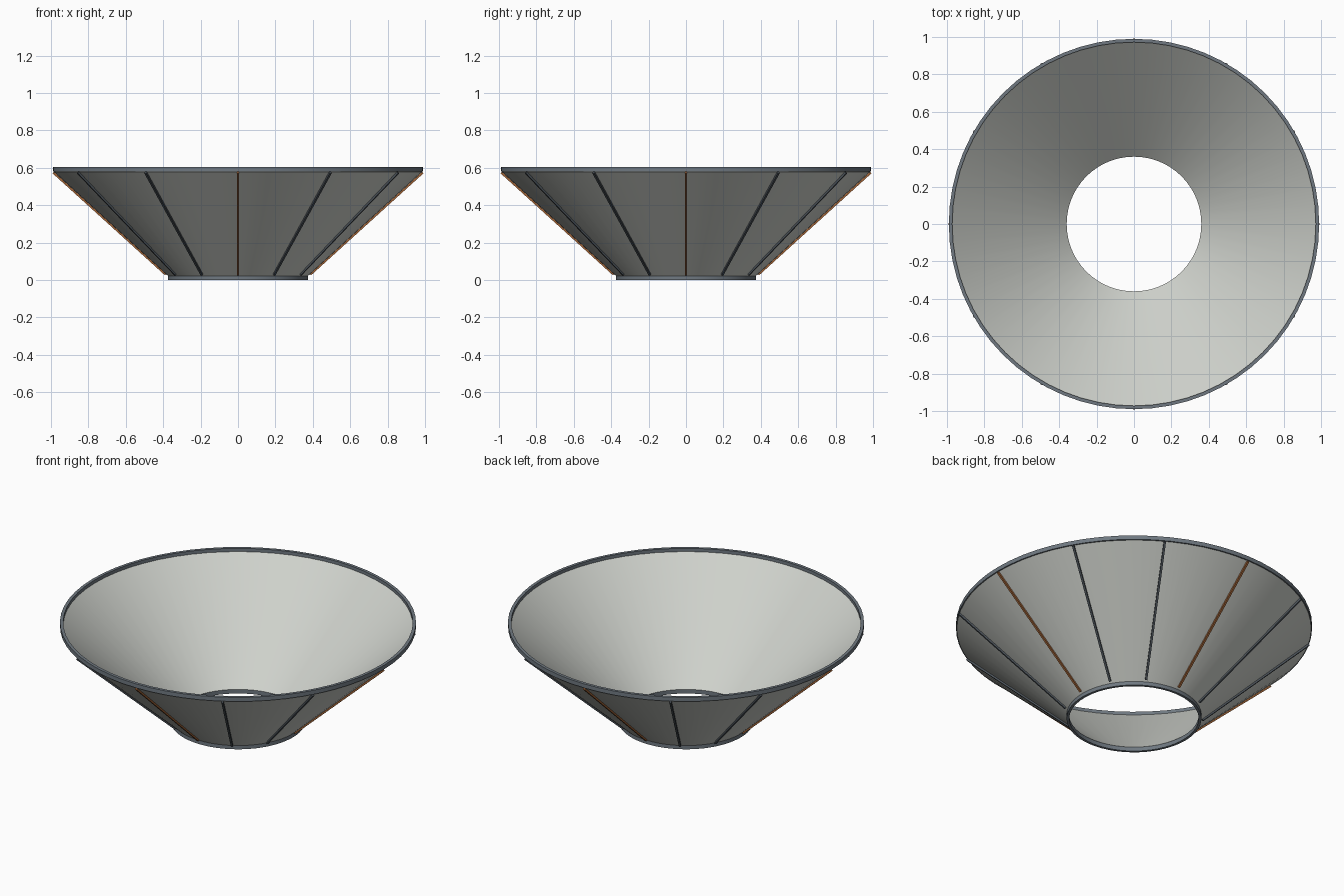
import bpy, math
from mathutils import Vector, Matrix

cube = bpy.data.objects.get("Cube")
if cube:
    bpy.data.objects.remove(cube, do_unlink=True)


def material(name, rgb):
    m = bpy.data.materials.new(name)
    m.use_nodes = True
    m.diffuse_color = (*rgb, 1)
    m.node_tree.nodes["Principled BSDF"].inputs["Base Color"].default_value = (*rgb, 1)
    return m


PALE = material("pale grey", (0.62, 0.64, 0.60))
SLATE = material("slate", (0.16, 0.19, 0.22))
DARK = material("dark slate", (0.07, 0.085, 0.10))
COPPER = material("copper", (0.36, 0.13, 0.04))


def make(name, verts, faces, mat):
    mesh = bpy.data.meshes.new(name)
    mesh.from_pydata(verts, [], faces)
    mesh.materials.append(mat)
    ob = bpy.data.objects.new(name, mesh)
    bpy.context.collection.objects.link(ob)
    return ob


def lathe(name, profile, mat, sides=64):
    """Spin a closed (radius, height) profile, listed anticlockwise."""
    n = len(profile)
    verts = [(r * math.cos(a), r * math.sin(a), z)
             for a in (math.tau * i / sides for i in range(sides)) for r, z in profile]
    faces = [(i * n + j, (i + 1) % sides * n + j,
              (i + 1) % sides * n + (j + 1) % n, i * n + (j + 1) % n)
             for i in range(sides) for j in range(n)]
    ob = make(name, verts, faces, mat)
    bpy.ops.object.select_all(action='DESELECT')
    ob.select_set(True)
    bpy.context.view_layer.objects.active = ob
    bpy.ops.object.shade_smooth_by_angle(angle=math.radians(30))
    return ob


# Flared shell and its two rims
lathe("shell", [(0.372, 0.02), (0.985, 0.578), (0.972, 0.585), (0.36, 0.025)], PALE)
lathe("top_rim", [(0.972, 0.58), (0.99, 0.58), (0.99, 0.605), (0.972, 0.605)], SLATE)
lathe("base_rim", [(0.36, 0), (0.375, 0), (0.375, 0.025), (0.36, 0.025)], SLATE)

# Seam ribs lying on the outside of the shell, every third one copper
low, high = Vector((0.385, 0, 0.031)), Vector((0.986, 0, 0.576))
along = (high - low).normalized()
side = Vector((0, 1, 0))
out = side.cross(along) * -1
if out.x < 0:
    out = -out
for k in range(12):
    turn = Matrix.Rotation(math.tau * k / 12, 3, 'Z')
    verts = [turn @ (end + side * s * 0.006 + out * o)
             for end in (low, high)
             for s, o in ((-1, -0.004), (1, -0.004), (1, 0.008), (-1, 0.008))]
    faces = [(3, 2, 1, 0), (4, 5, 6, 7)] + [
        (j, (j + 1) % 4, (j + 1) % 4 + 4, j + 4) for j in range(4)]
    copper = k % 3 == 0
    make(("copper_rib_" if copper else "dark_rib_") + str(k + 1),
         verts, faces, COPPER if copper else DARK)
